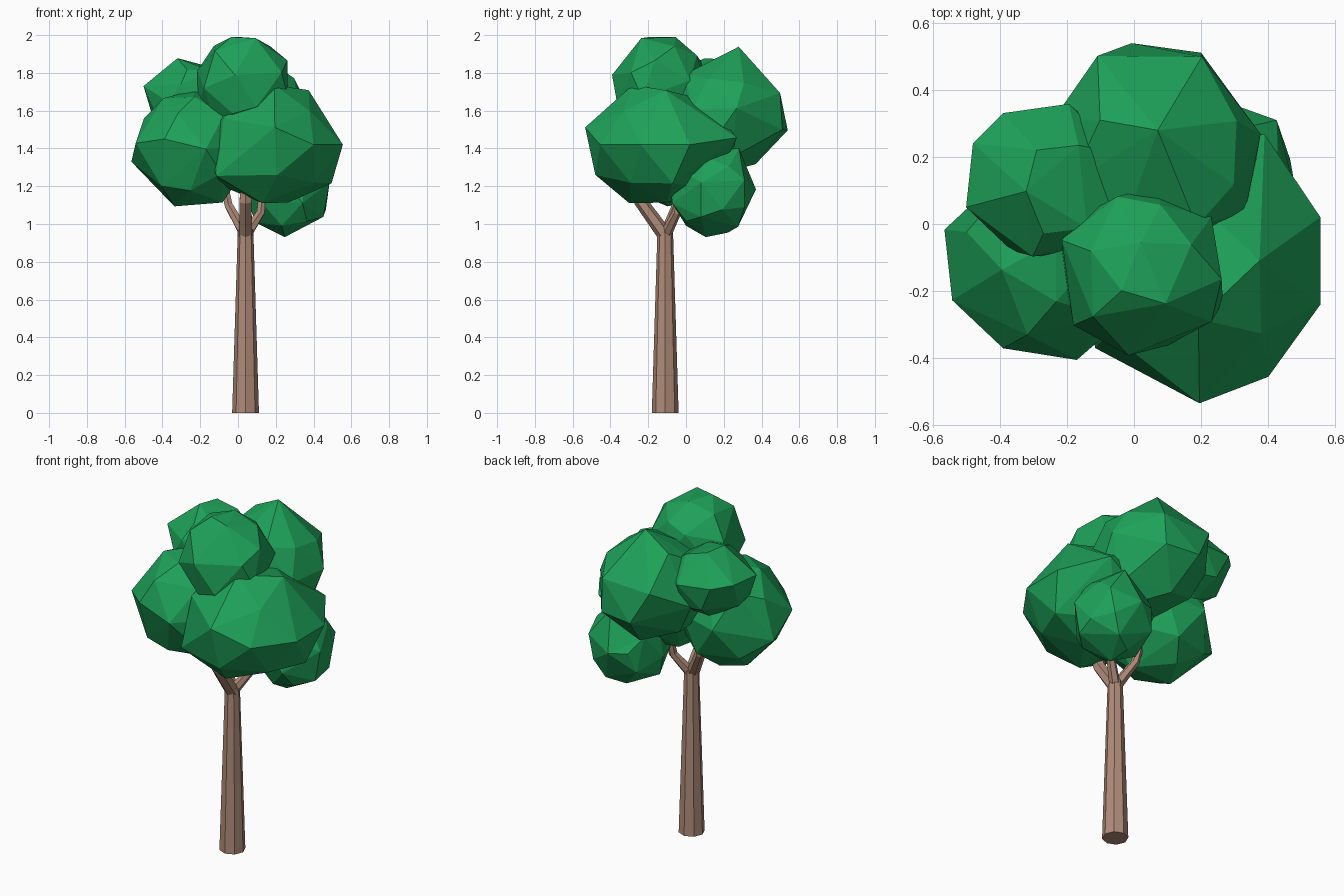
import bpy, bmesh
from mathutils import Vector, Euler, Matrix

old = bpy.data.objects.get("Cube")
if old:
    bpy.data.objects.remove(old, do_unlink=True)


def material(name, rgb):
    m = bpy.data.materials.new(name)
    m.use_nodes = True
    m.diffuse_color = (*rgb, 1)
    m.node_tree.nodes["Principled BSDF"].inputs["Base Color"].default_value = (*rgb, 1)
    return m


leaf = material("leaf green", (0.013, 0.36, 0.1))
bark = material("bark brown", (0.43, 0.26, 0.19))


def finish(bm, name, mat):
    bmesh.ops.recalc_face_normals(bm, faces=bm.faces)
    mesh = bpy.data.meshes.new(name)
    bm.to_mesh(mesh)
    bm.free()
    mesh.materials.append(mat)
    obj = bpy.data.objects.new(name, mesh)
    bpy.context.collection.objects.link(obj)
    return obj


def limb(name, points, radii, sides):
    """Tapered tube with one ring at each path point."""
    bm = bmesh.new()
    rings = []
    for i, (p, r) in enumerate(zip(points, radii)):
        ahead = Vector(points[min(i + 1, len(points) - 1)])
        behind = Vector(points[max(i - 1, 0)])
        turn = Vector((0, 0, 1)).rotation_difference(ahead - behind).to_matrix().to_4x4()
        ring = bmesh.ops.create_circle(bm, segments=sides, radius=r,
                                       matrix=Matrix.Translation(p) @ turn)
        rings.append(ring["verts"])
    for a, b in zip(rings, rings[1:]):
        for k in range(sides):
            n = (k + 1) % sides
            bm.faces.new((a[k], a[n], b[n], b[k]))
    bm.faces.new(rings[0])
    bm.faces.new(rings[-1])
    return finish(bm, name, bark)


def clump(name, centre, radii, turn, corners=()):
    """Ball of leaves pulled out to a few corners, thinned to large uneven facets."""
    bm = bmesh.new()
    bmesh.ops.create_icosphere(bm, subdivisions=2, radius=1,
                               matrix=Euler(turn).to_matrix().to_4x4())
    bmesh.ops.scale(bm, vec=radii, verts=bm.verts)
    bmesh.ops.translate(bm, vec=centre, verts=bm.verts)
    bmesh.ops.delete(bm, geom=bm.edges[:], context="EDGES_FACES")
    for corner in corners:
        bm.verts.new(corner)
    bmesh.ops.convex_hull(bm, input=bm.verts[:])
    inner = [v for v in bm.verts if not v.link_faces]
    bmesh.ops.delete(bm, geom=inner, context="VERTS")
    obj = finish(bm, name, leaf)
    obj.modifiers.new("coarse facets", "DECIMATE").ratio = 0.6
    return obj


# Trunk and its three forking branches
X, Y = 0.04, -0.11
limb("trunk", [(X, Y, 0), (X, Y, 0.97)], [0.071, 0.041], 8)
limb("front_branch", [(X, Y, 0.94), (X, -0.24, 1.12), (X, -0.26, 1.35)],
     [0.04, 0.036, 0.028], 6)
limb("back_right_branch", [(X, Y, 0.94), (-0.05, -0.05, 1.1), (-0.1, -0.02, 1.35)],
     [0.032, 0.024, 0.02], 6)
limb("back_left_branch", [(X, Y, 0.94), (0.12, -0.05, 1.06), (0.14, 0, 1.3)],
     [0.032, 0.024, 0.02], 6)

# Leaf clumps
clump("front_left_leaves", (0.18, -0.12, 1.41), (0.36, 0.37, 0.305), (0.3, 0.2, 0.4),
      [(0.21, -0.535, 1.5), (0.4, -0.455, 1.42), (0.555, -0.24, 1.42),
       (0.555, 0.02, 1.42), (0.37, -0.11, 1.71), (0.2, -0.31, 1.72),
       (0.51, -0.1, 1.24), (0.21, -0.48, 1.26), (0.13, -0.3, 1.11),
       (-0.1, -0.38, 1.25), (0.38, 0.27, 1.45)])
clump("right_leaves", (-0.245, -0.09, 1.4), (0.305, 0.3, 0.31), (0.2, 0.5, 0.1),
      [(-0.56, -0.03, 1.33), (-0.53, -0.23, 1.42), (-0.39, -0.37, 1.45),
       (-0.17, -0.4, 1.4), (-0.08, -0.12, 1.12)])
clump("top_leaves", (0.025, -0.14, 1.74), (0.255, 0.25, 0.265), (0.3, 0.1, 0.9))
clump("back_leaves", (0.07, 0.2, 1.58), (0.31, 0.31, 0.305), (0.5, 0.2, 0.2),
      [(0, 0.54, 1.5), (0.2, 0.51, 1.5), (-0.11, 0.5, 1.68), (0.2, 0.5, 1.69),
       (0.08, 0.29, 1.93), (-0.1, 0.31, 1.85), (0.36, 0.26, 1.65), (-0.22, 0.36, 1.6)])
clump("low_leaves", (0.27, 0.14, 1.17), (0.22, 0.225, 0.235), (0.1, 0.4, 0.6),
      [(0.41, 0.31, 1.25), (0.3, 0.28, 1.4), (0.09, 0.12, 1.02)])
clump("back_right_leaves", (-0.25, 0.12, 1.67), (0.235, 0.23, 0.195), (0.4, 0.3, 0.2),
      [(-0.31, 0.12, 1.88), (-0.29, 0.22, 1.87), (-0.5, 0.05, 1.73),
       (-0.48, 0.23, 1.74), (-0.39, 0.33, 1.72), (-0.22, 0.36, 1.7)])
